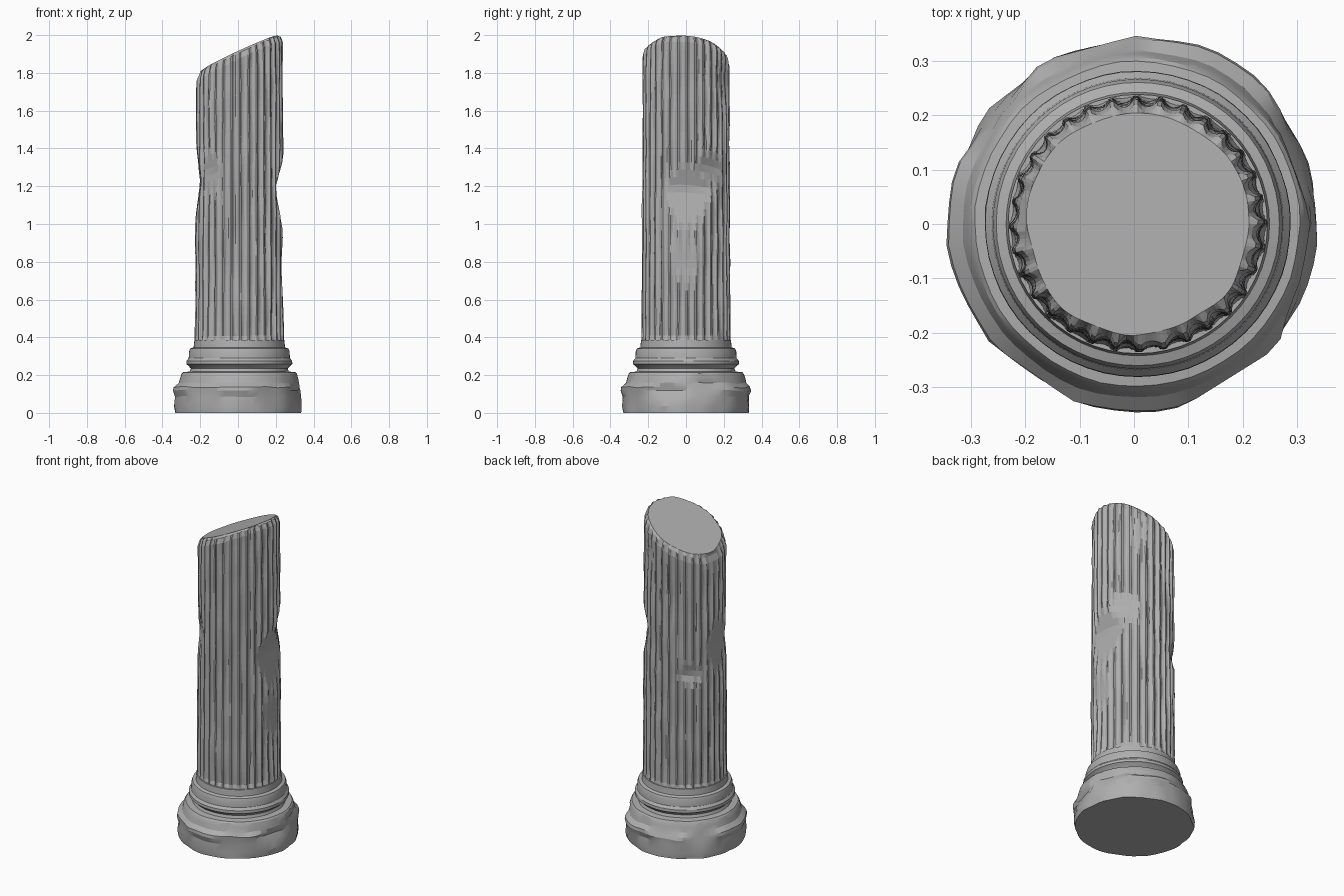
import bpy, bmesh, math
from mathutils import Vector, noise

if "Cube" in bpy.data.objects:
    bpy.data.objects.remove(bpy.data.objects["Cube"])

CX = 0.007          # the shaft sits slightly off the base centre

# Dark weathered stone
stone = bpy.data.materials.new("dark_stone")
stone.diffuse_color = (0.43, 0.43, 0.43, 1)
stone.use_nodes = True
stone.node_tree.nodes["Principled BSDF"].inputs["Base Color"].default_value = stone.diffuse_color


def grid_object(name, rings):
    """Skin a stack of equal-length closed rings and cap both ends."""
    bm = bmesh.new()
    rows = [[bm.verts.new(p) for p in ring] for ring in rings]
    n = len(rows[0])
    for a, b in zip(rows, rows[1:]):
        for i in range(n):
            j = (i + 1) % n
            bm.faces.new((a[i], a[j], b[j], b[i]))
    bm.faces.new(rows[0][::-1])
    bm.faces.new(rows[-1])
    mesh = bpy.data.meshes.new(name)
    bm.to_mesh(mesh)
    bm.free()
    mesh.materials.append(stone)
    obj = bpy.data.objects.new(name, mesh)
    bpy.context.collection.objects.link(obj)
    return obj


def chipped(r, ang, z, chips):
    """Limit radius r by planar chips: (angle, distance, z mid, z down, z up, rise)."""
    for deg, dist, mid, down, up, rise in chips:
        c = math.cos(ang - math.radians(deg))
        if c <= 0.3 or not mid - down < z < mid + up:
            continue
        t = (mid - z) / down if z < mid else (z - mid) / up
        r = min(r, (dist + rise * t) / c)
    return r


# Fluted shaft: worn flutes, flat-faced chips and a slanted broken top
SHAFT_CHIPS = [
    (3, 0.184, 1.19, 0.24, 0.15, 0.047),     # big bite on the right
    (35, 0.203, 1.30, 0.18, 0.14, 0.032),    # its extension to the back
    (0, 0.222, 0.78, 0.25, 0.22, 0.012),     # scuffed patch below
    (182, 0.204, 1.22, 0.20, 0.26, 0.030),   # left scrape
    (135, 0.207, 1.08, 0.08, 0.10, 0.025),   # small back-left nick
    (225, 0.212, 1.28, 0.20, 0.20, 0.020),   # small front-left nick
    (172, 0.197, 1.86, 0.20, 0.20, 0.040),   # broken left shoulder
    (60, 0.214, 1.78, 0.25, 0.25, 0.020),    # worn back-right shoulder
]
FLUTES = 32
FLUTE = [0, 0, -0.7, -1, -1, -0.7]
N = FLUTES * len(FLUTE)
LEVELS = 40


def break_height(x, y):
    return 1.903 + 0.46 * x - 0.08 * y


def shaft_ring(t, scale=1.0, drop=0.045):
    ring = []
    for i in range(N):
        a = math.tau * i / N
        ca, sa = math.cos(a), math.sin(a)
        r0 = 0.235 - 0.006 * t
        top = break_height(r0 * scale * ca, r0 * scale * sa) - drop
        z = 0.37 + (top - 0.37) * t
        wear = 0.75 + 0.6 * noise.noise(Vector((ca * 3, sa * 3, z * 4)))
        depth = 0.016 * min(1, max(0.3, wear)) * min(1, t * 40)
        r = r0 + FLUTE[i % len(FLUTE)] * depth
        r += 0.005 * noise.noise(Vector((ca * 5, sa * 5, z * 6)))
        r = chipped(r, a, z, SHAFT_CHIPS) * scale
        ring.append((CX + r * ca, r * sa, z))
    return ring


rings = [shaft_ring(i / LEVELS) for i in range(LEVELS + 1)]
rings.append(shaft_ring(1, 0.96, 0.014))
# Slightly irregular fracture face
cap = []
for i in range(N):
    a = math.tau * i / N
    ca, sa = math.cos(a), math.sin(a)
    r = 0.204 + 0.010 * noise.noise(Vector((ca * 2, sa * 2, 9)))
    cap.append((CX + r * ca, r * sa, break_height(r * ca, r * sa)))
rings.append(cap)
grid_object("fluted_shaft", rings)

# Moulded round base with weathered edges
BASE_CHIPS = [
    (20, 0.295, 0.17, 0.09, 0.06, 0.045),
    (-58, 0.325, 0.08, 0.30, 0.12, 0.012),
    (140, 0.318, 0.15, 0.12, 0.07, 0.025),
    (105, 0.312, 0.17, 0.07, 0.06, 0.030),
    (-15, 0.305, 0.12, 0.06, 0.08, 0.030),
    (-125, 0.330, 0.10, 0.20, 0.10, 0.010),
]
PROFILE = [(0.332, 0), (0.337, 0.035), (0.334, 0.085), (0.346, 0.118), (0.343, 0.136),
           (0.318, 0.158), (0.311, 0.185), (0.305, 0.205), (0.298, 0.215),
           (0.262, 0.219), (0.256, 0.235), (0.272, 0.252), (0.281, 0.258),
           (0.280, 0.275), (0.268, 0.290), (0.266, 0.325),
           (0.260, 0.341), (0.242, 0.347), (0.238, 0.385), (0.21, 0.386)]
SEG = 56
base_rings = []
for r0, z in PROFILE:
    ring = []
    for i in range(SEG):
        a = math.tau * i / SEG
        ca, sa = math.cos(a), math.sin(a)
        wear = max(0, 1 - z / 0.3)
        r = r0 + 0.012 * wear * noise.noise(Vector((ca * 4, sa * 4, z * 8)))
        r = chipped(r, a, z, BASE_CHIPS)
        dz = 0.008 * noise.noise(Vector((ca * 3, sa * 3, 5))) if 0 < z < 0.21 else 0
        shift = CX * min(1, z / 0.25)
        ring.append((shift + r * ca, r * sa, z + dz))
    base_rings.append(ring)
base = grid_object("moulded_base", base_rings)
bpy.context.view_layer.objects.active = base
base.select_set(True)
bpy.ops.object.shade_smooth_by_angle(angle=math.radians(20))
